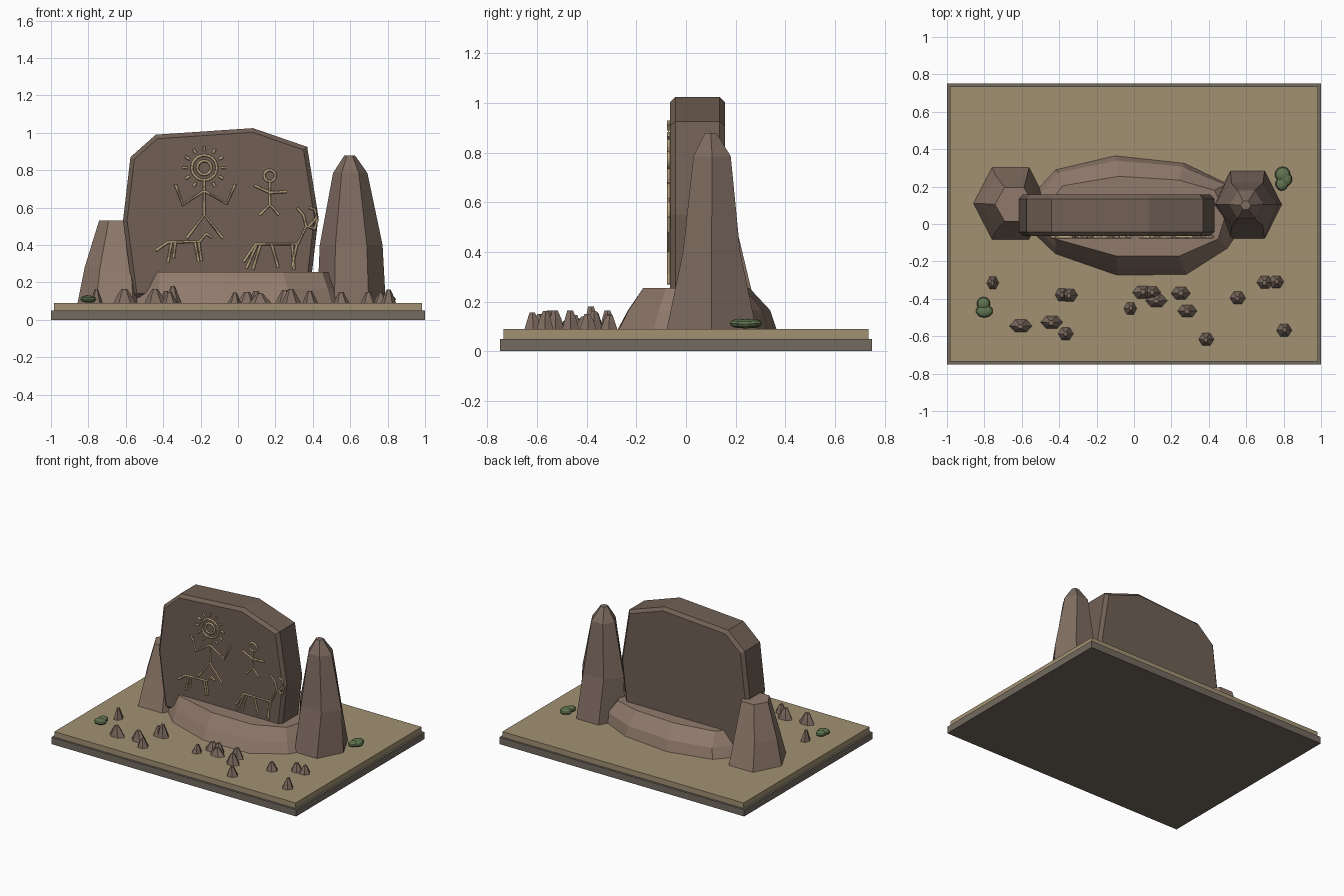
import bpy, bmesh, math, random
from mathutils import Matrix, Vector

if "Cube" in bpy.data.objects:
    bpy.data.objects.remove(bpy.data.objects["Cube"])

random.seed(4)

def material(name, r, g, b):
    m = bpy.data.materials.new(name)
    m.diffuse_color = (r, g, b, 1)
    m.use_nodes = True
    m.node_tree.nodes["Principled BSDF"].inputs["Base Color"].default_value = m.diffuse_color
    return m

ROCK = material("dark_rock", .165, .118, .09)
PALE = material("pale_rock", .28, .195, .15)
PILLAR = material("pillar_rock", .21, .15, .118)
SAND = material("sand", .36, .285, .17)
STONE = material("base_stone", .17, .145, .115)
CARVE = material("carving", .48, .36, .21)
GREEN = material("shrub_green", .12, .18, .08)

def finish(name, bm, mat):
    bmesh.ops.recalc_face_normals(bm, faces=bm.faces)
    me = bpy.data.meshes.new(name)
    bm.to_mesh(me)
    bm.free()
    me.materials.append(mat)
    ob = bpy.data.objects.new(name, me)
    bpy.context.collection.objects.link(ob)
    return ob

def loft(name, rings, mat):
    """Closed solid through rings with equal point counts."""
    bm = bmesh.new()
    vs = [[bm.verts.new(p) for p in r] for r in rings]
    n = len(vs[0])
    for a, b in zip(vs, vs[1:]):
        for i in range(n):
            j = (i + 1) % n
            bm.faces.new((a[i], a[j], b[j], b[i]))
    bm.faces.new(vs[0][::-1])
    bm.faces.new(vs[-1])
    return finish(name, bm, mat)

def hexagon(cx, cy, z, rx, ry):
    return [(cx + rx * math.cos(i * math.pi / 3), cy + ry * math.sin(i * math.pi / 3), z)
            for i in range(6)]

def box(name, hx, hy, z0, z1, mat):
    return loft(name, [[(-hx, -hy, z), (hx, -hy, z), (hx, hy, z), (-hx, hy, z)]
                       for z in (z0, z1)], mat)

# Plinth
box("plinth", 1, .75, 0, .05, STONE)
box("sand_bed", .985, .735, .05, .09, SAND)

# Upright slab with chamfered front and back rims
profile = [(-.56, .12), (-.615, .53), (-.575, .87), (-.44, .99), (.08, 1.025),
           (.37, .925), (.43, .55), (.38, .12)]
slab = loft("carved_slab", [[(x, y, z) for x, z in profile] for y in (-.065, .157)], ROCK)
bev = slab.modifiers.new("rim", 'BEVEL')
bev.width, bev.segments, bev.limit_method = .022, 1, 'ANGLE'
bev.angle_limit = math.radians(70)

# Low mound round the slab foot
outer = [(-.64, .05), (-.42, -.16), (-.09, -.275), (.28, -.27), (.5, -.13),
         (.62, .05), (.53, .2), (.27, .325), (-.1, .365), (-.42, .29)]
inner = [(-.5, .05), (-.42, -.08), (-.09, -.172), (.24, -.172), (.45, -.08),
         (.49, .05), (.43, .18), (.24, .235), (-.08, .255), (-.38, .205)]
mid = [(a[0] * .6 + b[0] * .4, a[1] * .6 + b[1] * .4 + (.018 if a[1] > .1 else 0))
       for a, b in zip(outer, inner)]
loft("mound", [[(x, y, z) for x, y in r]
               for r, z in ((outer, .088), (mid, .165), (inner, .255))], PALE)

# Standing rocks either side
loft("right_pillar", [hexagon(.607, .103, .09, .183, .208), hexagon(.605, .103, .4, .168, .133),
                      hexagon(.6, .105, .785, .092, .087), hexagon(.597, .1, .88, .028, .026)], PILLAR)
loft("left_pillar", [hexagon(-.66, .11, .09, .198, .222), hexagon(-.655, .11, .28, .165, .168),
                     hexagon(-.64, .105, .53, .103, .105)], PALE)

# Scattered pointed pebbles: x, y, radius x, height
pebbles = [(-.755, -.315, .033, .075), (-.345, -.38, .045, .09), (-.385, -.378, .038, .065),
           (-.605, -.545, .062, .075), (-.44, -.525, .06, .075), (-.365, -.587, .042, .06),
           (-.02, -.452, .036, .055), (.045, -.365, .055, .06), (.095, -.367, .05, .065),
           (.12, -.41, .06, .05), (.25, -.37, .053, .07), (.285, -.465, .053, .075),
           (.387, -.617, .042, .065), (.555, -.395, .043, .06), (.7, -.312, .045, .06),
           (.76, -.31, .042, .055), (.803, -.568, .042, .072)]
for i, (x, y, r, h) in enumerate(pebbles):
    q = random.uniform(-.004, .004)
    loft(f"pebble_{i + 1}", [hexagon(x, y, .088, r, .039), hexagon(x + q, y, .09 + h * .55, r * .6, .026),
                             hexagon(x + q, y + q, .09 + h, r * .25, .013)], PILLAR)

# Flattened shrubs made from overlapping blobs
def shrub(name, blobs):
    bm = bmesh.new()
    for x, y, z, rx, ry in blobs:
        m = Matrix.Translation((x, y, z)) @ Matrix.Diagonal((rx, ry, .019, 1))
        bmesh.ops.create_uvsphere(bm, u_segments=10, v_segments=6, radius=1, matrix=m)
    finish(name, bm, GREEN)

shrub("left_shrub", [(-.8, -.465, .111, .046, .036), (-.805, -.425, .113, .036, .036)])
shrub("right_shrub", [(.795, .265, .112, .042, .042), (.79, .215, .112, .034, .038),
                      (.81, .24, .11, .036, .04)])

# Raised line drawings on the slab front
def drawing(name, lines, rings=()):
    """Each entry is (points, closed), points being x, z pairs."""
    cu = bpy.data.curves.new(name, 'CURVE')
    cu.dimensions, cu.bevel_depth, cu.bevel_resolution = '3D', .0075, 0
    cu.use_fill_caps = True
    paths = [(l, False) for l in lines]
    for x, z, r in rings:
        paths.append(([(x + r * math.cos(i * math.tau / 20), z + r * math.sin(i * math.tau / 20))
                       for i in range(20)], True))
    for pts, closed in paths:
        s = cu.splines.new('POLY')
        s.points.add(len(pts) - 1)
        for p, (x, z) in zip(s.points, pts):
            p.co = (x, -.07, z, 1)
        s.use_cyclic_u = closed
    cu.materials.append(CARVE)
    bpy.context.collection.objects.link(bpy.data.objects.new(name, cu))

hx, hz = -.18, .813
rays = [[(hx + r * math.cos(a), hz + r * math.sin(a)) for r in (.09, .116)]
        for a in (i * math.tau / 12 for i in range(12))]
drawing("sun_head_figure", rays + [
    [(-.18, .745), (-.18, .56)],
    [(-.335, .725), (-.295, .615), (-.18, .69), (-.06, .62), (-.015, .725)],
    [(-.275, .435), (-.18, .56), (-.08, .435)]], [(hx, hz, .067), (hx, hz, .037)])
drawing("small_figure", [
    [(.17, .74), (.17, .615)],
    [(.085, .72), (.17, .68), (.262, .685)],
    [(.115, .56), (.17, .615), (.22, .56)]], [(.17, .77), ] and [(.17, .77, .03)])
drawing("small_animal", [
    [(-.44, .37), (-.375, .415), (-.205, .418), (-.17, .46), (-.14, .44)],
    [(-.355, .413), (-.375, .305)], [(-.335, .413), (-.345, .33)],
    [(-.23, .415), (-.21, .31)], [(-.21, .415), (-.195, .315)]])
drawing("horned_animal", [
    [(.03, .31), (.095, .405), (.32, .405), (.365, .5), (.415, .485)],
    [(.1, .4), (.045, .275)], [(.12, .4), (.08, .27)],
    [(.18, .405), (.215, .28)], [(.29, .405), (.3, .27)], [(.315, .405), (.29, .28)],
    [(.365, .5), (.35, .56), (.315, .6)], [(.38, .5), (.42, .545), (.41, .59), (.38, .6)],
    [(.41, .485), (.425, .54)]])
